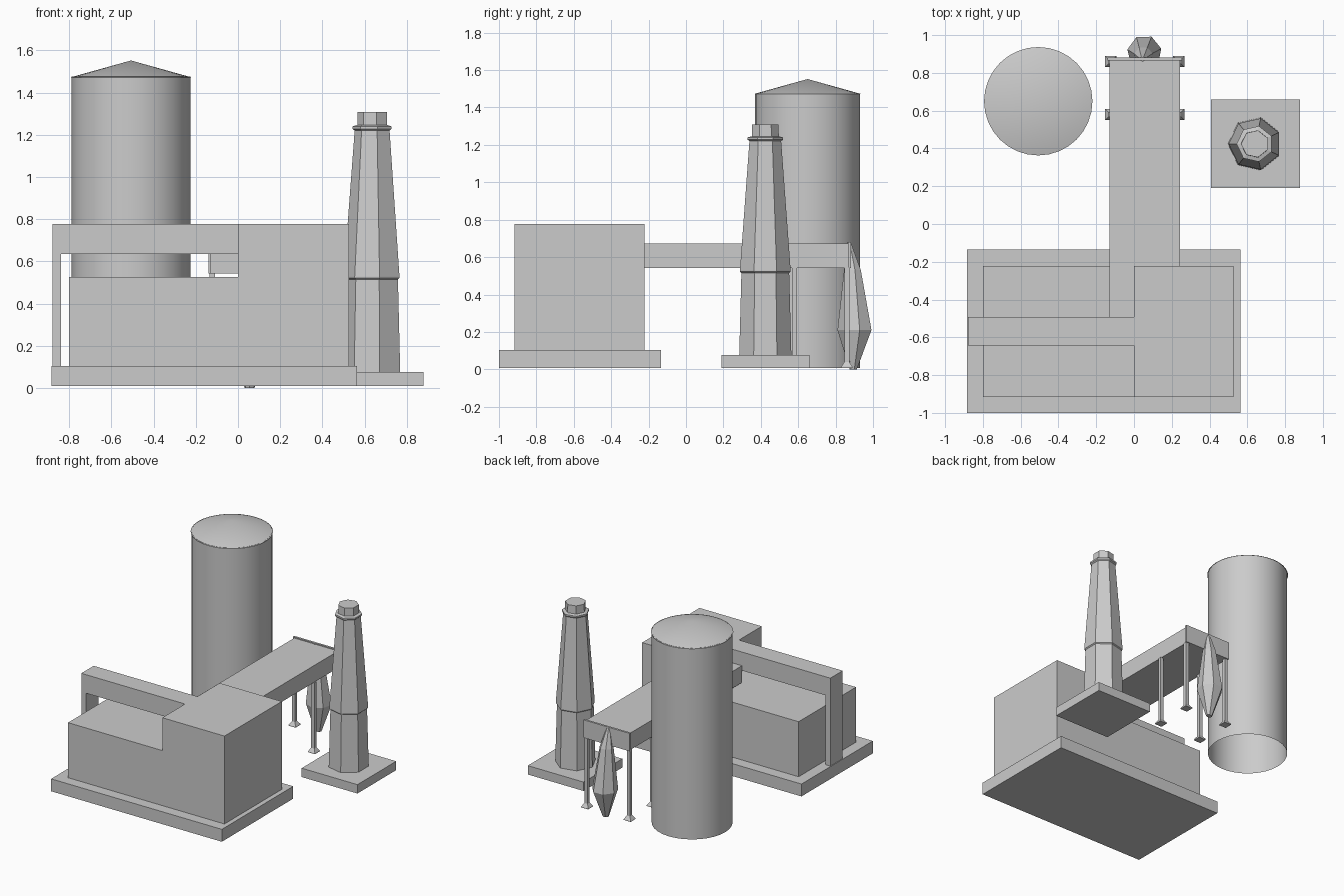
import bpy, bmesh
from math import cos, sin, tau

if "Cube" in bpy.data.objects:
    bpy.data.objects.remove(bpy.data.objects["Cube"])


def finish(bm, name):
    bmesh.ops.recalc_face_normals(bm, faces=bm.faces)
    me = bpy.data.meshes.new(name)
    bm.to_mesh(me)
    bm.free()
    ob = bpy.data.objects.new(name, me)
    bpy.context.collection.objects.link(ob)
    return ob


def box(name, x0, x1, y0, y1, z0, z1):
    bm = bmesh.new()
    bmesh.ops.create_cube(bm, size=1)
    for v in bm.verts:
        v.co = (x1 if v.co.x > 0 else x0, y1 if v.co.y > 0 else y0,
                z1 if v.co.z > 0 else z0)
    return finish(bm, name)


def loft(name, rings, sides, phase=0.0, bottom=True, top=True):
    """Stack of regular rings given as (cx, cy, z, rx, ry)."""
    bm = bmesh.new()
    loops = []
    for cx, cy, z, rx, ry in rings:
        loops.append([bm.verts.new((cx + rx * cos(phase + tau * i / sides),
                                    cy + ry * sin(phase + tau * i / sides), z))
                      for i in range(sides)])
    for a, b in zip(loops, loops[1:]):
        for i in range(sides):
            j = (i + 1) % sides
            bm.faces.new((a[i], a[j], b[j], b[i]))
    if bottom:
        bm.faces.new(loops[0])
    if top:
        bm.faces.new(loops[-1])
    return finish(bm, name)


def smooth(ob):
    bpy.ops.object.select_all(action='DESELECT')
    ob.select_set(True)
    bpy.context.view_layer.objects.active = ob
    bpy.ops.object.shade_smooth_by_angle(angle=0.6)


# Main building on its slab
box("building_slab", -0.885, 0.563, -1.0, -0.135, 0.008, 0.103)
box("low_hall", -0.80, 0.0, -0.917, -0.222, 0.103, 0.525)
box("tall_hall", 0.0, 0.527, -0.917, -0.222, 0.103, 0.777)

# Bent duct: L profile extruded across y
profile = [(-0.88, 0.103), (-0.84, 0.103), (-0.84, 0.635), (0.0, 0.635),
           (0.0, 0.777), (-0.88, 0.777)]
bm = bmesh.new()
face = bm.faces.new([bm.verts.new((x, -0.642, z)) for x, z in profile])
ext = bmesh.ops.extrude_face_region(bm, geom=[face])["geom"]
bmesh.ops.translate(bm, vec=(0, 0.15, 0),
                    verts=[g for g in ext if isinstance(g, bmesh.types.BMVert)])
bm.faces.ensure_lookup_table()
finish(bm, "roof_duct")

# Conveyor gallery with end plate, legs and flared feet
box("conveyor_gallery", -0.13, 0.243, -0.492, 0.868, 0.543, 0.672)
box("conveyor_end_plate", -0.14, 0.253, 0.866, 0.882, 0.543, 0.68)
for y in (0.58, 0.86):
    for x in (-0.123, 0.237):
        rings = [(x, y, z, r * 1.414, r * 1.414) for z, r in
                 ((0.008, 0.03), (0.014, 0.03), (0.04, 0.013), (0.545, 0.013))]
        loft("conveyor_leg", rings, 4, tau / 8)

# Falling material: faceted spindle under the gallery end
loft("falling_material", [(0.055, 0.895, 0.0, 0.024, 0.02),
                          (0.055, 0.905, 0.21, 0.092, 0.095),
                          (0.05, 0.892, 0.53, 0.05, 0.047),
                          (0.045, 0.872, 0.68, 0.012, 0.01)], 7, 0.25)

# Storage tank, open below, with a low conical roof
tx, ty = -0.507, 0.65
smooth(loft("tank_wall", [(tx, ty, 0.008, 0.281, 0.281),
                          (tx, ty, 1.475, 0.281, 0.281)], 32,
            bottom=False, top=False))
bm = bmesh.new()
bmesh.ops.create_cone(bm, segments=32, radius1=0.287, radius2=0, depth=0.08,
                      cap_ends=False)
bmesh.ops.translate(bm, verts=bm.verts, vec=(tx, ty, 1.512))
smooth(finish(bm, "tank_roof"))

# Seven-sided chimney on its own slab
cx, cy = 0.64, 0.424
box("chimney_slab", 0.407, 0.88, 0.19, 0.66, 0.008, 0.076)
stack = [(0.076, 0.143), (0.515, 0.131), (0.522, 0.139), (0.53, 0.139),
         (1.22, 0.087), (1.228, 0.097), (1.24, 0.097), (1.246, 0.074),
         (1.308, 0.073)]
loft("chimney_stack", [(cx, cy, z, r, r) for z, r in stack], 7, tau / 2)
